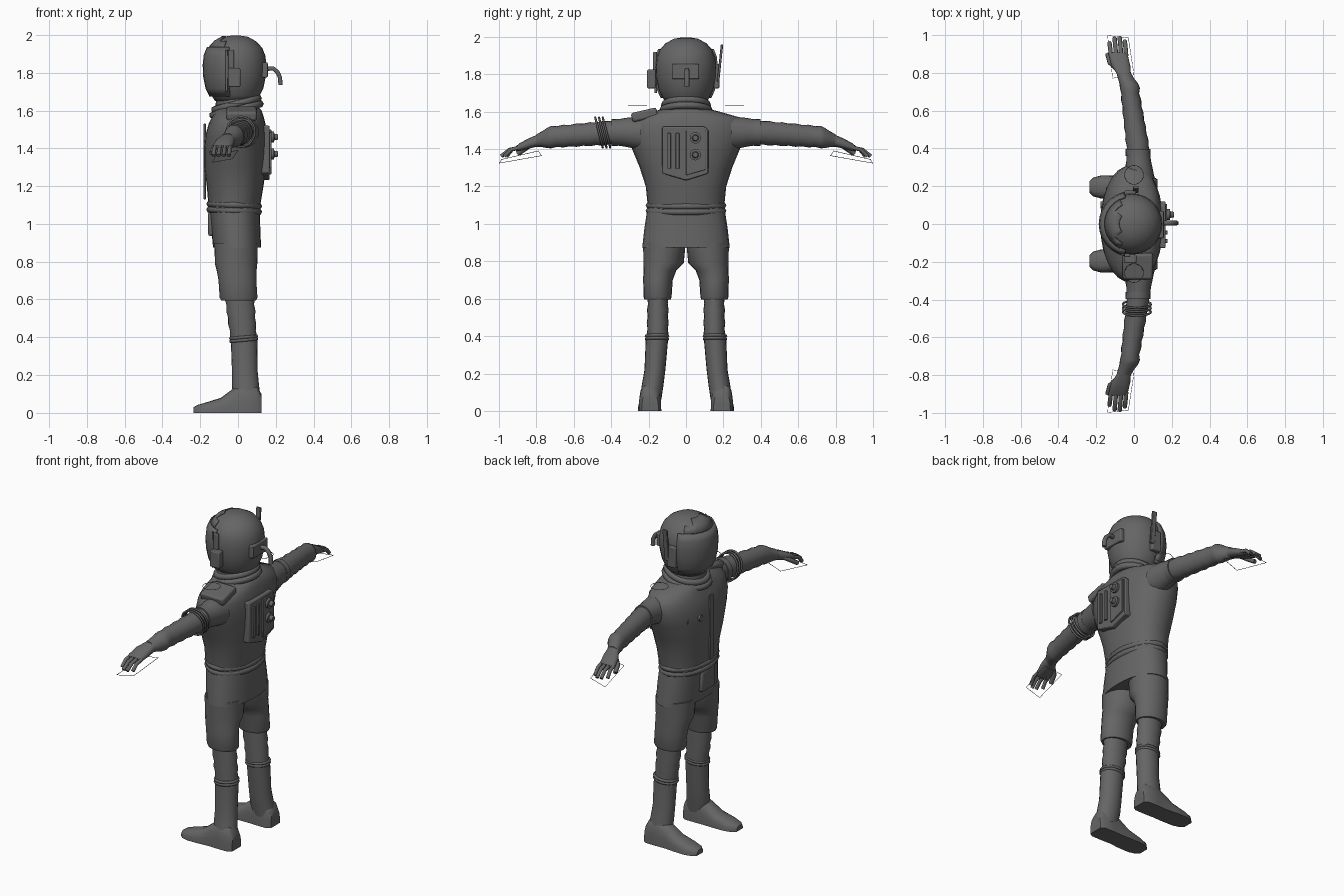
import bpy, bmesh, math
from math import sin, cos, pi
from mathutils import Vector, Euler

if "Cube" in bpy.data.objects:
    bpy.data.objects.remove(bpy.data.objects["Cube"], do_unlink=True)

suit = bpy.data.materials.new("suit_grey")
suit.use_nodes = True
GREY = (0.13, 0.13, 0.13, 1)
suit.diffuse_color = GREY
suit.node_tree.nodes["Principled BSDF"].inputs["Base Color"].default_value = GREY


def finish(name, bm, bevel=0, angle=40):
    """Turn a bmesh into a shaded object."""
    bmesh.ops.recalc_face_normals(bm, faces=bm.faces)
    mesh = bpy.data.meshes.new(name)
    bm.to_mesh(mesh)
    bm.free()
    mesh.materials.append(suit)
    for poly in mesh.polygons:
        poly.use_smooth = True
    mesh.set_sharp_from_angle(angle=math.radians(angle))
    obj = bpy.data.objects.new(name, mesh)
    bpy.context.collection.objects.link(obj)
    if bevel:
        mod = obj.modifiers.new("Bevel", "BEVEL")
        mod.width, mod.segments = bevel, 2
    return obj


def place(axis, t, a, b, side):
    """Map a section point to model space, mirrored by side."""
    x, y, z = {"x": (t, a, b), "y": (a, t, b), "z": (a, b, t)}[axis]
    return Vector((x, y * side, z))


def loft(name, axis, rows, side=1, n=20, power=1.0, floor=None, keep=None, angle=40):
    """Skin ellipses: each row is position, centre a, centre b, radius a, radius b."""
    bm = bmesh.new()
    rings = []
    for t, ca, cb, ra, rb in rows:
        ring = []
        for i in range(n):
            c, s = cos(2 * pi * i / n), sin(2 * pi * i / n)
            a = ca + ra * math.copysign(abs(c) ** power, c)
            b = cb + rb * math.copysign(abs(s) ** power, s)
            b = b if floor is None else max(floor, b)
            ring.append(bm.verts.new(place(axis, t, a, b, side)))
        rings.append(ring)
    for low, high in zip(rings, rings[1:]):
        for i in range(n):
            j = (i + 1) % n
            bm.faces.new((low[i], low[j], high[j], high[i]))
    if keep:
        drop = [f for f in bm.faces if not keep(f.calc_center_median())]
        bmesh.ops.delete(bm, geom=drop, context="FACES")
    else:
        bm.faces.new(rings[0])
        bm.faces.new(rings[-1])
    if floor is not None:
        bmesh.ops.remove_doubles(bm, verts=bm.verts, dist=0.0005)
    return finish(name, bm, angle=angle)


def ripple(start, end, count, size):
    """Blend two rows with cloth folds between them."""
    for k in range(count + 1):
        f = k / count
        row = [p + (q - p) * f for p, q in zip(start, end)]
        bulge = size * (k % 2)
        yield row[:3] + [row[3] + bulge, row[4] + bulge]


def box(name, centre, size, turn=(0, 0, 0), bevel=0.006):
    bm = bmesh.new()
    bmesh.ops.create_cube(bm, size=1)
    rot = Euler([math.radians(d) for d in turn])
    for v in bm.verts:
        p = Vector([c * s for c, s in zip(v.co, size)])
        p.rotate(rot)
        v.co = p + Vector(centre)
    return finish(name, bm, bevel)


def prism(name, outline, back, front, bevel=0.006):
    """Extrude a y-z outline along x."""
    bm = bmesh.new()
    face = bm.faces.new([bm.verts.new((back, y, z)) for y, z in outline])
    new = bmesh.ops.extrude_face_region(bm, geom=[face])["geom"]
    moved = [g for g in new if isinstance(g, bmesh.types.BMVert)]
    bmesh.ops.translate(bm, verts=moved, vec=(front - back, 0, 0))
    return finish(name, bm, bevel)


def tube(name, points, radius, closed=False, side=1):
    curve = bpy.data.curves.new(name, "CURVE")
    curve.dimensions = "3D"
    curve.bevel_depth, curve.bevel_resolution = radius, 1
    curve.use_fill_caps = True
    spline = curve.splines.new("POLY")
    spline.points.add(len(points) - 1)
    for p, (x, y, z) in zip(spline.points, points):
        p.co = (x, y * side, z, 1)
    spline.use_cyclic_u = closed
    spline.use_smooth = True
    curve.materials.append(suit)
    obj = bpy.data.objects.new(name, curve)
    bpy.context.collection.objects.link(obj)
    return obj


def circle(x, y, z, ra, rb, lean, axis):
    """Closed loop of points around the given axis, leaning along it."""
    ring = [(2 * pi * i / 24) for i in range(24)]
    if axis == "y":
        return [(x + ra * cos(t), y + lean * sin(t), z + rb * sin(t)) for t in ring]
    return [(x + ra * cos(t), y + rb * sin(t), z - lean * cos(t)) for t in ring]


# Helmet with visor shell and brow
PROFILE = [(1.65, .11), (1.68, .128), (1.72, .147), (1.78, .159), (1.84, .162),
           (1.89, .157), (1.93, .141), (1.965, .11), (1.99, .065), (1.997, .02)]
helmet = [(z, -.012, 0, r, r) for z, r in PROFILE]
loft("helmet", "z", helmet, n=28, angle=60)
shells = {"visor": lambda c: c.x < -.055 and 1.69 < c.z < 1.925,
          "brow": lambda c: c.x < -.075 and c.z > 1.92}
for part, rule in shells.items():
    shell = loft(part, "z", helmet, n=28, keep=rule, angle=60)
    mod = shell.modifiers.new("Solidify", "SOLIDIFY")
    mod.thickness, mod.offset = (.013 if part == "visor" else .006), 1
tube("visor_hinge_band", [(-.06, s * .162, z) for s, z in ((-1, 1.70), (-1, 1.92))], .007)
box("ear_unit", (-.02, -.185, 1.775), (.065, .045, .10))
box("ear_panel", (-.035, -.166, 1.83), (.03, .02, .18))
box("ear_unit_left", (-.02, .163, 1.79), (.06, .03, .13))
box("antenna", (.01, .182, 1.86), (.03, .013, .2), (-6, 0, 0), .003)
box("rear_unit", (.14, -.003, 1.815), (.035, .145, .08))
tube("breathing_hose", [(.15, .005, 1.82), (.185, .005, 1.823), (.208, .005, 1.805),
                        (.222, .005, 1.775), (.225, .005, 1.735)], .013)

# Collar
for k, (size, lift) in enumerate(((.135, 0), (.125, .03))):
    tube(f"neck_ring_{k}", circle(-.008, 0, 1.605 + lift, size - .01, size - .01, -.03, "z"),
         .02, True)
loft("neck", "z", [(1.56, -.005, 0, .12, .13), (1.67, -.005, 0, .11, .115)])

# Jacket, belt and skirt
loft("jacket", "z", [(1.08, -.02, 0, .135, .203), (1.2, -.015, 0, .15, .215),
                     (1.3, -.015, 0, .163, .247), (1.4, -.013, 0, .165, .288),
                     (1.47, -.01, 0, .162, .31), (1.53, -.005, 0, .15, .31),
                     (1.57, 0, 0, .135, .285), (1.6, 0, 0, .125, .18),
                     (1.615, 0, 0, .11, .12)], n=28, power=.9, angle=70)
for z in (1.07, 1.1):
    tube("belt_roll", circle(-.02, 0, z, .13, .198, .006, "z"), .018, True)
loft("skirt", "z", [(.875, -.005, 0, .127, .234), (.98, -.012, 0, .13, .222),
                    (1.09, -.02, 0, .134, .205)], n=28, power=.9)
box("jacket_placket", (-.176, 0, 1.33), (.012, .035, .4), bevel=.003)
box("front_pouch", (-.143, 0, 1.0), (.03, .13, .13), bevel=.012)
for y, x in ((.1, -.165), (.175, -.135)):
    loft("chest_button", "x", [(x - .012, y, 1.42, .018, .018), (x + .03, y, 1.42, .022, .022)])
box("shoulder_pad", (.02, -.222, 1.583), (.16, .14, .05), (13, 0, 0), .012)

# Backpack with knobs and strips
prism("backpack", [(-.127, 1.52), (.1, 1.52), (.12, 1.5), (.12, 1.27), (0, 1.232),
                   (-.127, 1.27)], .1, .167)
prism("backpack_panel", [(.0, 1.5), (.105, 1.5), (.105, 1.29), (.0, 1.26)], .16, .176, .003)
for z in (1.46, 1.37):
    loft("backpack_knob", "x", [(.17, .05, z, .03, .03), (.19, .05, z, .03, .03),
                                (.192, .05, z, .018, .018), (.212, .05, z, .014, .014)])
for y in (-.09, -.045):
    box("backpack_strip", (.17, y, 1.39), (.016, .02, .19), bevel=.003)

for side, word in ((1, "left"), (-1, "right")):
    # Sleeve, glove and shoulder bands
    sleeve = [(.24, .025, 1.485, .085, .09), (.33, .025, 1.49, .066, .076)]
    sleeve += ripple((.41, .02, 1.487, .058, .062), (.69, -.02, 1.467, .047, .055), 8, .005)
    sleeve += [(.72, -.022, 1.464, .053, .06), (.74, -.026, 1.46, .05, .055),
               (.77, -.042, 1.453, .043, .042), (.8, -.055, 1.445, .038, .034)]
    loft(f"{word}_sleeve", "y", sleeve, side)
    loft(f"{word}_sleeve_cuff", "y", [(.36, .022, 1.49, .066, .072),
                                      (.398, .02, 1.488, .066, .072)], side)
    loft(f"{word}_palm", "y", [(.79, -.052, 1.447, .036, .032), (.84, -.07, 1.43, .05, .028),
                               (.89, -.082, 1.41, .05, .021), (.908, -.085, 1.402, .045, .014)],
         side, power=.8)
    for k, reach in enumerate((.96, .985, .988, .97)):
        x = -.122 + .027 * k
        tube(f"{word}_finger_{k}", [(x, .89, 1.408), (x - .004, (reach + .9) / 2, 1.397),
                                    (x - .008, reach, 1.362)], .0115, side=side)
    tube(f"{word}_thumb", [(-.09, .82, 1.43), (-.128, .855, 1.405), (-.14, .9, 1.375)],
         .013, side=side)
    tube(f"{word}_hand_outline", [(-.14, .998, 1.325), (-.03, .985, 1.345), (0, .79, 1.39),
                                  (-.113, .772, 1.365)], .0015, True, side)
    tube(f"{word}_shoulder_outline", circle(0, .26, 1.635, .05, .05, 0, "z"), .0015, True, side)

    # Shorts and lower leg
    loft(f"{word}_shorts", "z", [(.595, .003, .152, .092, .07), (.61, .003, .152, .1, .075),
                                 (.7, -.003, .15, .1, .079), (.75, -.007, .14, .105, .088),
                                 (.79, -.01, .12, .112, .108), (.9, -.01, .115, .115, .114)], side)
    shin = ripple((.37, .032, .152, .066, .055), (.64, .005, .15, .076, .052), 8, .005)
    loft(f"{word}_shin", "z", list(shin), side)

    # Boot
    for z in (.385, .4):
        tube(f"{word}_boot_rim", circle(.03, .155, z, .068, .057, -.006, "z"), .009, True, side)
    loft(f"{word}_boot_shaft", "z", [(.06, .05, .19, .072, .058), (.14, .04, .178, .072, .058),
                                     (.22, .036, .166, .068, .056),
                                     (.39, .032, .155, .07, .06)], side)
    loft(f"{word}_foot", "x", [(.124, .192, 0, .045, .1), (.1, .192, 0, .06, .14),
                               (.03, .192, 0, .06, .16), (-.03, .192, 0, .058, .125),
                               (-.09, .194, 0, .062, .08), (-.17, .196, 0, .062, .055),
                               (-.215, .196, 0, .05, .042), (-.235, .196, 0, .03, .03)],
         side, power=.75, floor=0)

# Coiled cord on the right sleeve
for y in (.425, .445, .465):
    tube("sleeve_cord", circle(.015, y, 1.488, .074, .08, .02, "y"), .006, True, -1)
